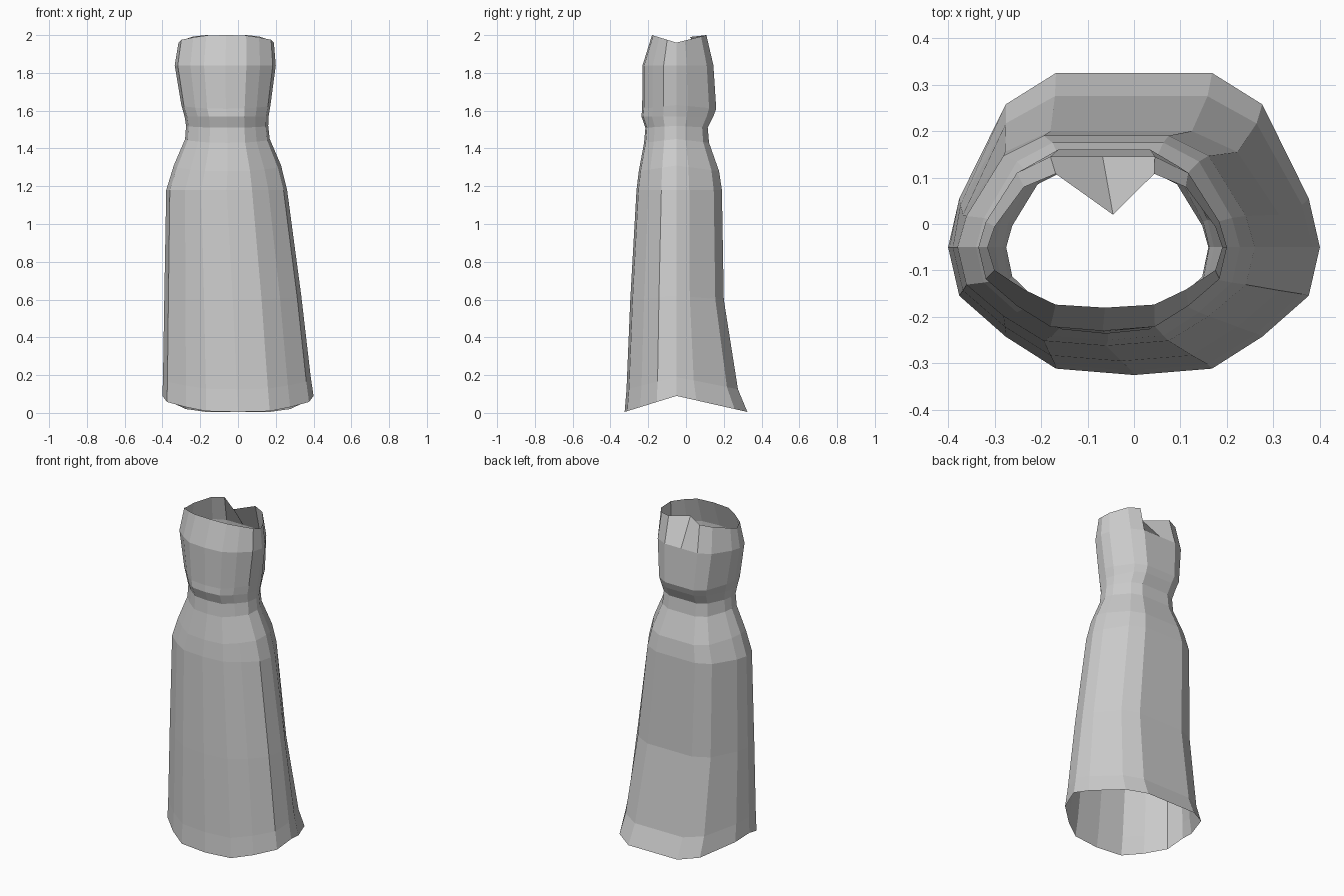
import bpy
import bmesh

cube = bpy.data.objects.get("Cube")
if cube:
    bpy.data.objects.remove(cube, do_unlink=True)

# One flat fabric colour
fabric = bpy.data.materials.new("grey fabric")
fabric.use_nodes = True
GREY = (0.6, 0.6, 0.6, 1)
fabric.diffuse_color = GREY
fabric.node_tree.nodes["Principled BSDF"].inputs["Base Color"].default_value = GREY

# Half of the body cross-section from mid front to mid back; the other half is mirrored
HALF = [(0, -1), (.42, -.95), (.69, -.70), (.94, -.38), (1, 0),
        (.94, .28), (.69, .82), (.42, 1), (0, 1)]
SECTION = HALF + [(-u, v) for u, v in reversed(HALF[1:-1])]
MID_BACK = len(HALF) - 1
AXIS_Y = -.05

# Each ring: side height, droop towards front and back, right x, left x, front y, back y
SKIRT = [
    (.09, .085, -.40, .40, -.325, .325),
    (.19, .065, -.397, .385, -.315, .275),
    (.62, .02, -.39, .335, -.295, .20),
    (1.18, 0, -.38, .26, -.262, .19),
    (1.31, .03, -.34, .228, -.25, .175),
    (1.45, .02, -.28, .168, -.222, .122),
]
WAIST = [SKIRT[-1], (1.52, .01, -.275, .16, -.215, .115)]
BODICE = [
    WAIST[-1],
    (1.57, 0, -.283, .162, -.236, .145),
    (1.63, .02, -.30, .172, -.232, .16),
    (1.84, 0, -.335, .20, -.23, .145),
    (1.96, -.04, -.315, .19, -.18, .108),
]


def ring_points(ring):
    side_z, droop, right, left, front, back = ring
    mid, half = (left + right) / 2, (left - right) / 2
    return [(mid + half * u,
             AXIS_Y + v * ((back - AXIS_Y) if v > 0 else (AXIS_Y - front)),
             side_z - droop * abs(v)) for u, v in SECTION]


def loft(name, rings, fold=False):
    bm = bmesh.new()
    loops = [[bm.verts.new(p) for p in ring_points(r)] for r in rings]
    count = len(SECTION)
    for low, high in zip(loops, loops[1:]):
        for i in range(count):
            j = (i + 1) % count
            bm.faces.new((low[i], low[j], high[j], high[i]))
    if fold:
        # The middle of the back neckline is folded inwards
        loops[-1][MID_BACK].co = (-.045, .02, 1.99)
    mesh = bpy.data.meshes.new(name)
    bm.to_mesh(mesh)
    bm.free()
    mesh.materials.append(fabric)
    obj = bpy.data.objects.new(name, mesh)
    bpy.context.collection.objects.link(obj)
    return obj


loft("skirt", SKIRT)
loft("waistband", WAIST)
loft("bodice", BODICE, fold=True)
